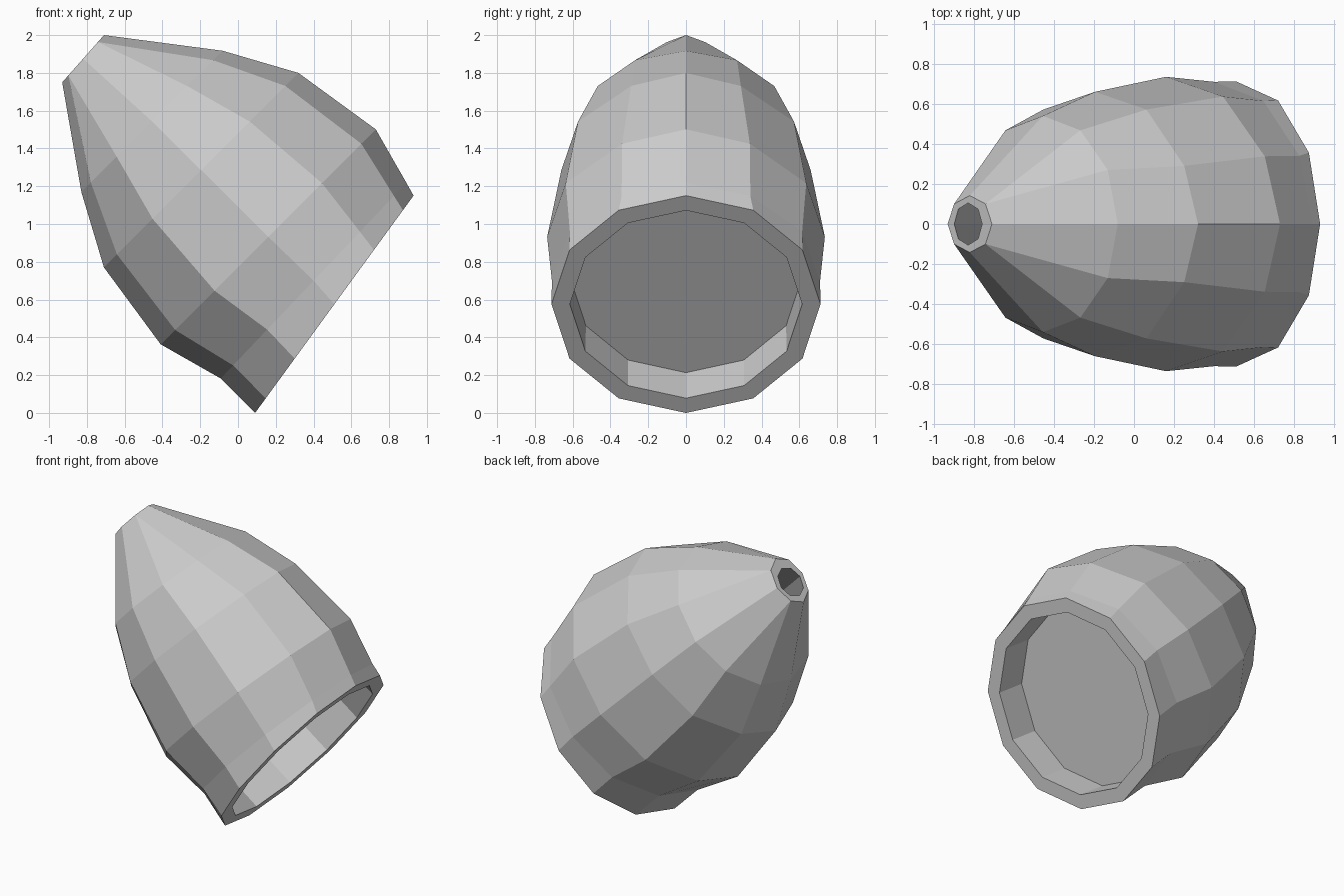
import bpy, bmesh
from math import sin, cos, pi, radians

if "Cube" in bpy.data.objects:
    bpy.data.objects.remove(bpy.data.objects["Cube"])

SIDES = 12


def add_ring(bm, cx, cz, tilt, r_tall, r_wide, pinch=1.0, octagon=False):
    """Elliptical ring centred on y=0; tilt is its long direction in the xz plane.
    pinch narrows the points beside the centre line; octagon merges to 8 corners."""
    t = radians(tilt)
    ring = []
    for i in range(SIDES):
        a = round(i * 2 / 3) * pi / 4 if octagon else 2 * pi * i / SIDES
        d = r_tall * cos(a)
        y = r_wide * sin(a) * (pinch if i in (1, 5, 7, 11) else 1)
        ring.append(bm.verts.new((cx + d * cos(t), y, cz + d * sin(t))))
    return ring


# cross-sections: centre x, centre z, tilt, radius in xz, radius in y
outer = [
    (0.51, 0.575, 53.9, 0.712, 0.712),         # open rim
    (0.40, 0.70, 46.5, 0.714, 0.71, 0.96),     # collar
    (0.16, 0.932, 45, 0.805, 0.735, 0.92),     # widest
    (-0.195, 1.285, 45, 0.728, 0.66, 0.88),
    (-0.455, 1.543, 45, 0.529, 0.54),
    (-0.82, 1.875, 48.5, 0.167, 0.142, 1, True),   # narrow tip
]
mouth = [
    (0.325, 0.71, 53.9, 0.615, 0.612),         # recessed panel edge
    (0.51, 0.575, 53.9, 0.615, 0.615),         # inner rim
]
cavity = [
    (-0.828, 1.865, 48.5, 0.105, 0.105, 1, True),  # tip hole
    (-0.43, 1.51, 45, 0.44, 0.45),
    (-0.18, 1.27, 45, 0.63, 0.565, 0.9),
    (0.15, 0.93, 45, 0.70, 0.635, 0.92),
    (0.317, 0.716, 53.9, 0.615, 0.612),        # back of the panel
]

# hollow tapered shell with the recessed panel across its mouth
bm = bmesh.new()
rings = [add_ring(bm, *s) for s in mouth + outer + cavity]
for a, b in zip(rings, rings[1:]):
    for i in range(SIDES):
        j = (i + 1) % SIDES
        bm.faces.new((a[i], a[j], b[j], b[i]))
bm.faces.new(rings[0])
bm.faces.new(rings[-1])
bmesh.ops.remove_doubles(bm, verts=bm.verts, dist=0.0005)
bmesh.ops.recalc_face_normals(bm, faces=bm.faces)
mesh = bpy.data.meshes.new("tapered_shell")
bm.to_mesh(mesh)
bm.free()
bpy.context.collection.objects.link(bpy.data.objects.new("tapered_shell", mesh))
